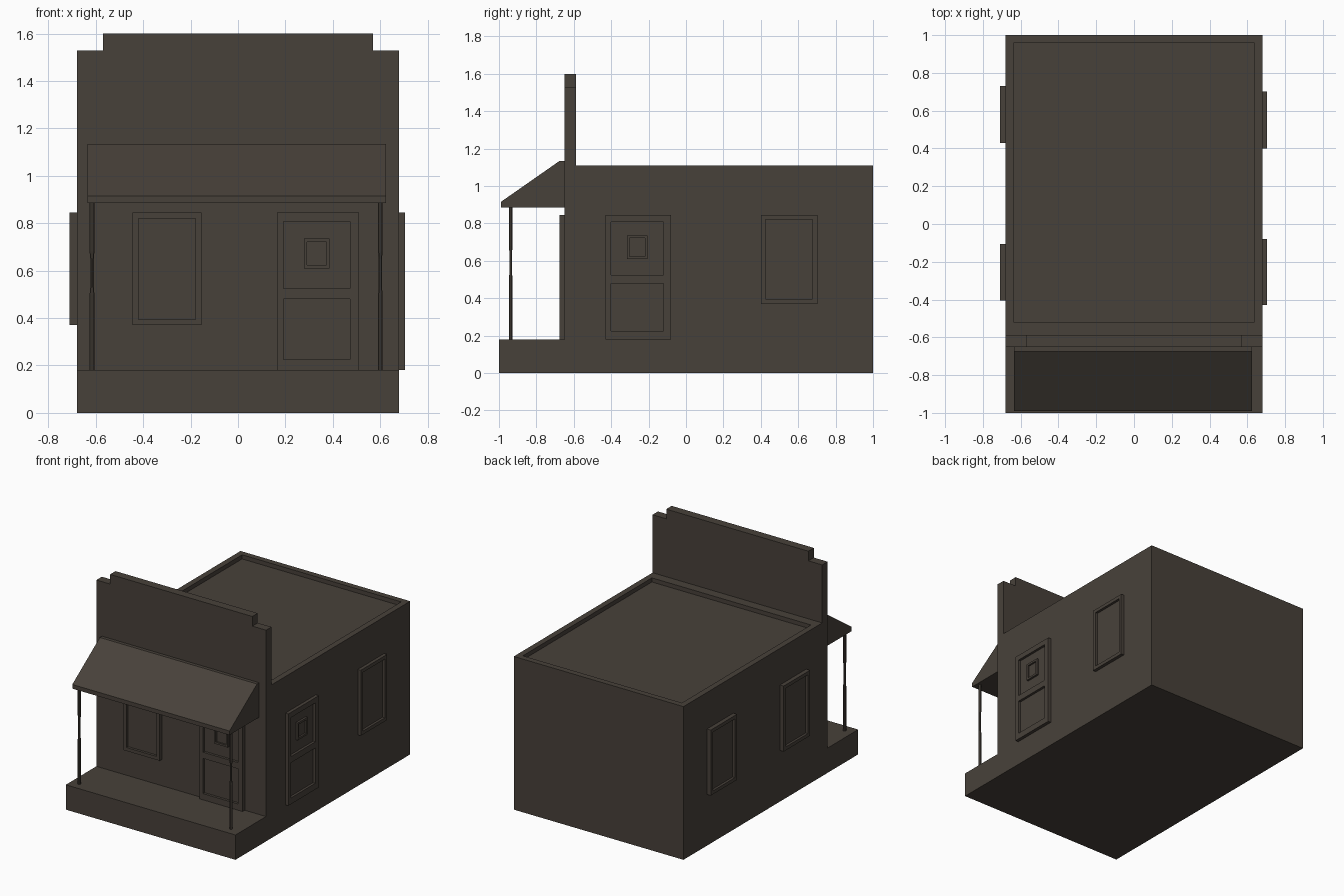
import bpy, bmesh, math
from mathutils import Vector

if "Cube" in bpy.data.objects:
    bpy.data.objects.remove(bpy.data.objects["Cube"])

mat = bpy.data.materials.new("dark weathered brown")
mat.diffuse_color = (0.064, 0.053, 0.042, 1)
mat.use_nodes = True
mat.node_tree.nodes["Principled BSDF"].inputs["Base Color"].default_value = mat.diffuse_color


def finish(name, bm):
    me = bpy.data.meshes.new(name)
    bm.to_mesh(me)
    bm.free()
    me.materials.append(mat)
    ob = bpy.data.objects.new(name, me)
    bpy.context.collection.objects.link(ob)
    return ob


def prism(pts, place, a, b):
    """Extrude a 2D profile from a to b; place maps (u, v, w) to world."""
    bm = bmesh.new()
    f = bm.faces.new([bm.verts.new(place(u, v, a)) for u, v in pts])
    r = bmesh.ops.extrude_face_region(bm, geom=[f], use_keep_orig=True)
    shift = place(0, 0, b) - place(0, 0, a)
    for v in r["geom"]:
        if isinstance(v, bmesh.types.BMVert):
            v.co += shift
    bmesh.ops.recalc_face_normals(bm, faces=bm.faces[:])
    return bm


along_x = lambda u, v, w: Vector((w, u, v))
along_y = lambda u, v, w: Vector((u, w, v))

# Main building with porch step, roof sunk behind a low rim
bm = prism([(-1, 0), (1, 0), (1, 1.11), (-.65, 1.11), (-.65, .18), (-1, .18)],
           along_x, -.68, .68)
top = max(bm.faces, key=lambda f: f.calc_center_median().z)
bmesh.ops.inset_individual(bm, faces=[top], thickness=.06, depth=0)
for v in top.verts:
    if v.co.y < 0:
        v.co.y = -.52
bmesh.ops.inset_individual(bm, faces=[top], thickness=0, depth=-.03)
finish("building_body", bm)

# Stepped false front
half = [(.68, 1.11), (.68, 1.53), (.57, 1.53), (.57, 1.6)]
finish("false_front", prism(half + [(-x, z) for x, z in reversed(half)],
                            along_y, -.65, -.588))

# Sloped awning
finish("awning", prism([(-.99, .885), (-.99, .915), (-.675, 1.135),
                        (-.65, 1.135), (-.65, .885)], along_x, -.635, .625))

# Turned porch posts
for name, x in (("left_post", -.616), ("right_post", .6)):
    bm = bmesh.new()
    prof = [(.18, .011), (.5, .011), (.53, .008), (.65, .008), (.68, .011), (.886, .011)]
    rings = [[bm.verts.new((x + r * math.cos(i * math.pi / 4 + math.pi / 8),
                            -.937 + r * math.sin(i * math.pi / 4 + math.pi / 8), z))
              for i in range(8)] for z, r in prof]
    for lo, hi in zip(rings, rings[1:]):
        for i in range(8):
            j = (i + 1) % 8
            bm.faces.new((lo[i], lo[j], hi[j], hi[i]))
    finish(name, bm)

# Wall placements: u along the wall, z up, d outwards
front = lambda u, z, d: Vector((u, -.65 - d, z))
right = lambda u, z, d: Vector((.68 + d, u, z))
left = lambda u, z, d: Vector((-.68 - d, u, z))


def plate(name, place, u0, u1, z0, z1, holes, base, depth, recess):
    """Raised plate with sunken rectangles, all sharing one u range."""
    us = [u0, holes[0][0], holes[0][1], u1]
    zs = sorted([z0, z1] + [z for h in holes for z in h[2:]])
    bm = bmesh.new()
    grid = [[bm.verts.new(place(u, z, base)) for u in us] for z in zs]
    back = [bm.faces.new((grid[j][i], grid[j][i + 1], grid[j + 1][i + 1], grid[j + 1][i]))
            for j in range(len(zs) - 1) for i in range(3)]
    r = bmesh.ops.extrude_face_region(bm, geom=back, use_keep_orig=True)
    shift = place(0, 0, depth) - place(0, 0, 0)
    for v in r["geom"]:
        if isinstance(v, bmesh.types.BMVert):
            v.co += shift
    bmesh.ops.recalc_face_normals(bm, faces=bm.faces[:])
    centres = [place((h[0] + h[1]) / 2, (h[2] + h[3]) / 2, base + depth) for h in holes]
    sunk = [f for f in bm.faces
            if any((f.calc_center_median() - c).length < 1e-4 for c in centres)]
    bmesh.ops.inset_individual(bm, faces=sunk, thickness=0, depth=-recess)
    bmesh.ops.delete(bm, geom=back, context='FACES')
    finish(name, bm)


def window(name, place, u0, u1, depth):
    plate(name, place, u0, u1, .37, .845,
          [(u0 + .025, u1 - .025, .395, .82)], 0, depth, .018)


def door(name, place, u0, u1, p0, p1, s0, s1, depth):
    plate(name, place, u0, u1, .18, .845,
          [(p0, p1, .225, .48), (p0, p1, .525, .807)], 0, depth, .018)
    # small raised peep window frame on the upper panel
    plate(name + "_small_window", place, s0, s1, .61, .736,
          [(s0 + .014, s1 - .014, .624, .721)], depth - .018, .015, .012)


# Doors and windows
door("front_door", front, .165, .51, .192, .473, .278, .387, .025)
door("side_door", right, -.43, -.08, -.4, -.12, -.316, -.205, .024)
window("front_window", front, -.445, -.155, .025)
window("right_window", right, .4, .702, .024)
window("left_rear_window", left, .43, .73, .03)
window("left_front_window", left, -.405, -.105, .03)
